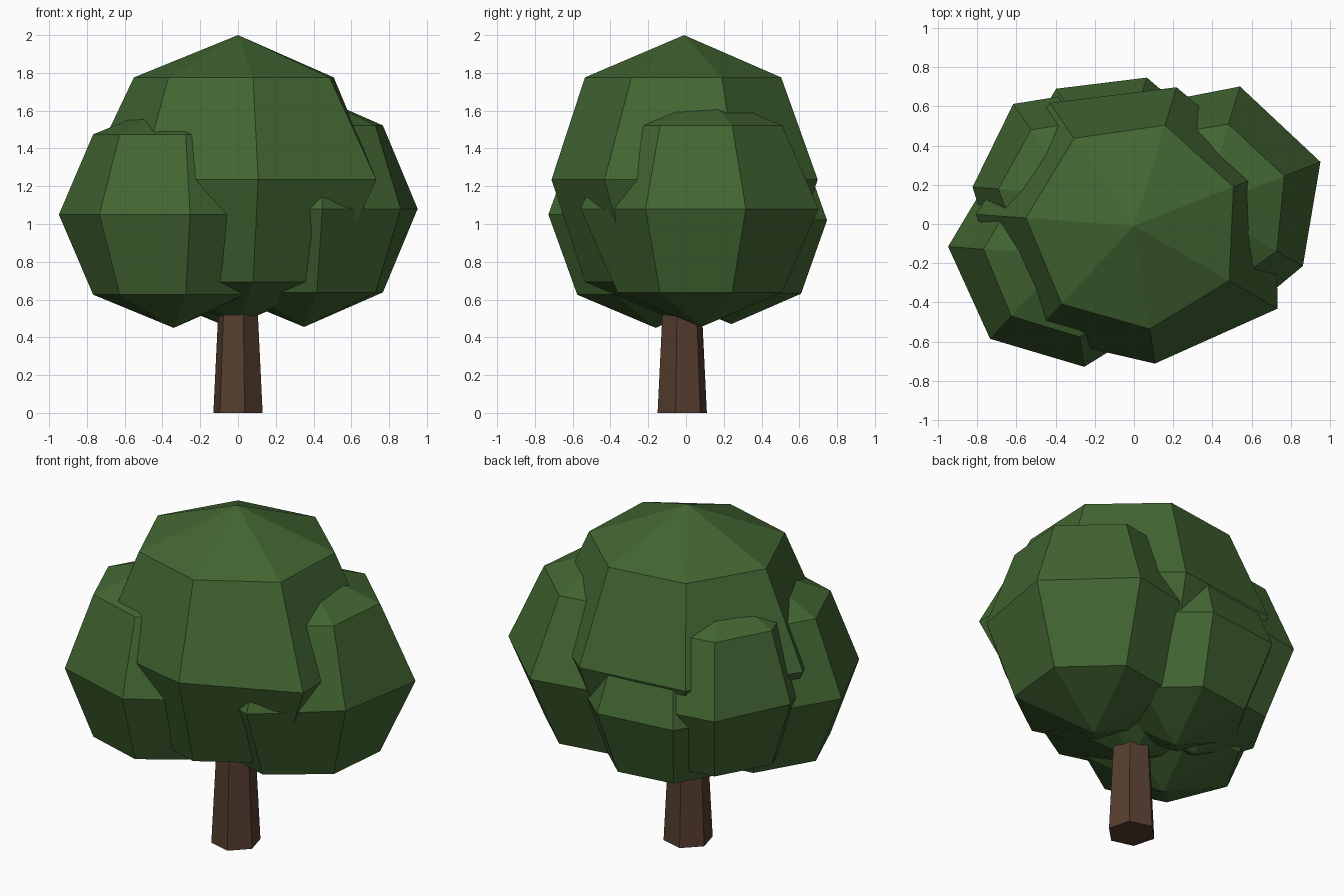
import bpy, bmesh
from math import sin, cos, radians, pi

if "Cube" in bpy.data.objects:
    bpy.data.objects.remove(bpy.data.objects["Cube"])


def make_material(name, rgb):
    mat = bpy.data.materials.new(name)
    mat.use_nodes = True
    colour = (*rgb, 1.0)
    mat.diffuse_color = colour
    mat.node_tree.nodes["Principled BSDF"].inputs["Base Color"].default_value = colour
    return mat


leaf_green = make_material("leaf green", (0.055, 0.133, 0.032))
bark_brown = make_material("bark brown", (0.093, 0.047, 0.028))


def ring(bm, centre, radii, z, start):
    """Add one horizontal ring of vertices, one per radius."""
    step = 2 * pi / len(radii)
    return [bm.verts.new((centre[0] + r * cos(radians(start) + i * step),
                          centre[1] + r * sin(radians(start) + i * step), z))
            for i, r in enumerate(radii)]


def build(name, bm, mat):
    bmesh.ops.recalc_face_normals(bm, faces=bm.faces)
    mesh = bpy.data.meshes.new(name)
    bm.to_mesh(mesh)
    bm.free()
    mesh.materials.append(mat)
    bpy.context.collection.objects.link(bpy.data.objects.new(name, mesh))


def bridge(bm, low, high):
    for i in range(len(low)):
        j = (i + 1) % len(low)
        bm.faces.new((low[i], low[j], high[j], high[i]))


def cap(bm, loop, tip):
    for i in range(len(loop)):
        bm.faces.new((loop[i], loop[(i + 1) % len(loop)], tip))


def leaf_clump(name, centre, height, radii, start=21.5):
    """Seven-sided faceted ball with an uneven equator."""
    x, y, z = centre
    bm = bmesh.new()
    shoulder = height * sin(pi / 4)
    inner = [0.71 * (0.7 * height + 0.3 * r) for r in radii]
    low = ring(bm, centre, inner, z - shoulder, start)
    mid = ring(bm, centre, radii, z, start)
    high = ring(bm, centre, inner, z + shoulder, start)
    bridge(bm, low, mid)
    bridge(bm, mid, high)
    cap(bm, low, bm.verts.new((x, y, z - height)))
    cap(bm, high, bm.verts.new((x, y, z + height)))
    build(name, bm, leaf_green)


# Foliage: equator radii run anticlockwise from the left side
leaf_clump("crown_main", (0, -0.01, 1.235), 0.765,
           [0.775, 0.74, 0.76, 0.81, 0.76, 0.71, 0.845])
leaf_clump("crown_left", (0.35, 0.08, 1.08), 0.625,
           [0.646, 0.65, 0.625, 0.625, 0.625, 0.645, 0.59])
leaf_clump("crown_right", (-0.34, -0.16, 1.05), 0.6,
           [0.6, 0.6, 0.6, 0.61, 0.58, 0.575, 0.6])
leaf_clump("crown_back", (-0.09, 0.24, 1.02), 0.55,
           [0.55, 0.53, 0.545, 0.55, 0.55, 0.55, 0.55])
leaf_clump("crown_back_right", (-0.3, 0.15, 1.1), 0.565,
           [0.565, 0.565, 0.56, 0.525, 0.565, 0.565, 0.565])

# Trunk: tapered six-sided post reaching up into the foliage
bm = bmesh.new()
foot = ring(bm, (0, -0.02), [0.135] * 6, 0, -15)
top = ring(bm, (0, -0.02), [0.095] * 6, 0.8, -15)
bridge(bm, foot, top)
bm.faces.new(foot)
bm.faces.new(top)
build("trunk", bm, bark_brown)
